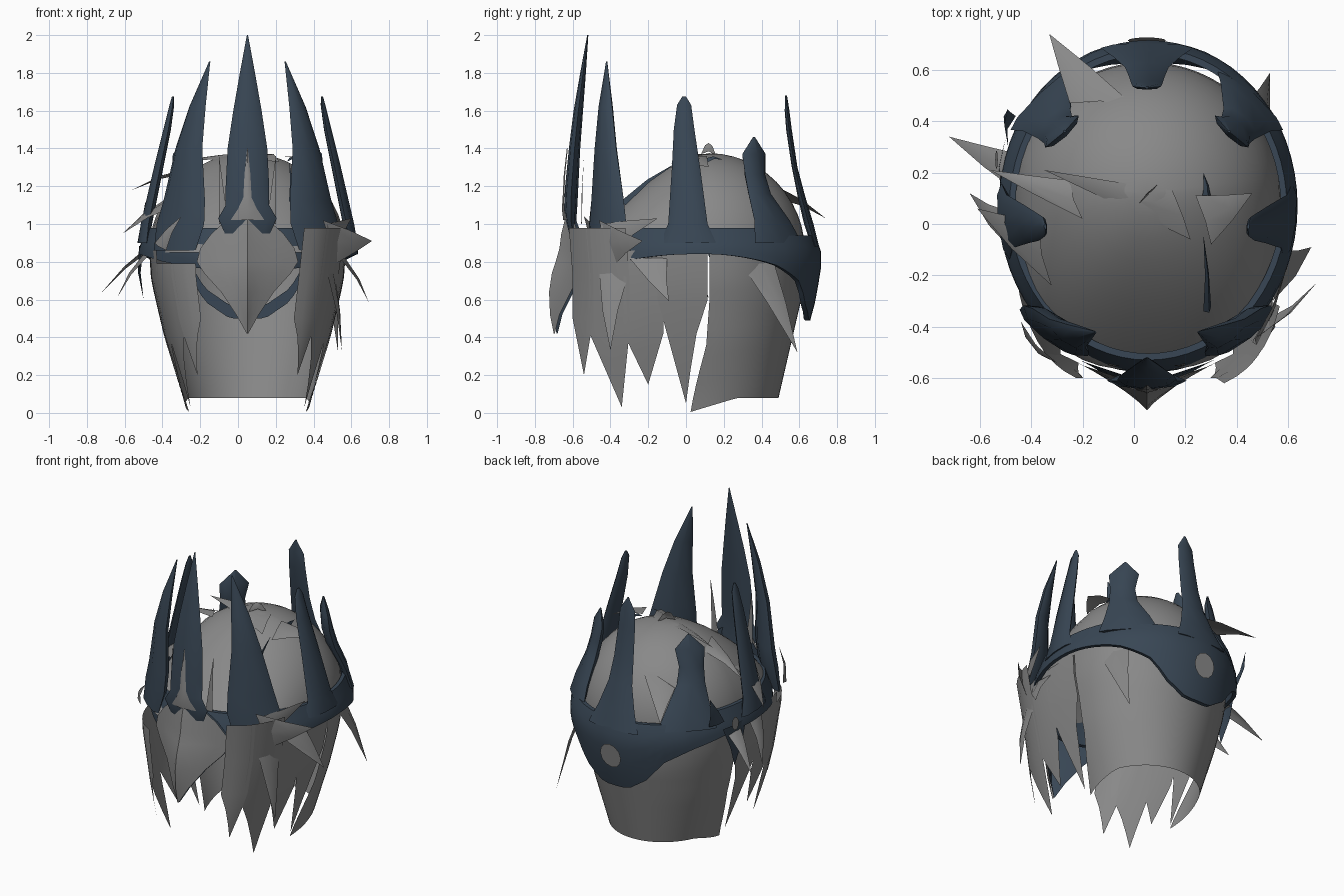
import bpy, bmesh, math
from mathutils import Vector

CX = 0.05  # symmetry plane of the head


def material(name, rgb):
    m = bpy.data.materials.new(name)
    m.diffuse_color = (*rgb, 1)
    return m


BLUE = material("dark_blue_metal", (0.04, 0.062, 0.09))
GREY = material("grey", (0.25, 0.25, 0.25))


def add(name, verts, faces, mat, angle=50):
    me = bpy.data.meshes.new(name)
    me.from_pydata([tuple(v) for v in verts], [], faces)
    bm = bmesh.new()
    bm.from_mesh(me)
    bmesh.ops.remove_doubles(bm, verts=bm.verts, dist=0.0005)
    bmesh.ops.recalc_face_normals(bm, faces=bm.faces)
    bm.to_mesh(me)
    bm.free()
    me.materials.append(mat)
    ob = bpy.data.objects.new(name, me)
    bpy.context.collection.objects.link(ob)
    bpy.ops.object.select_all(action='DESELECT')
    bpy.context.view_layer.objects.active = ob
    ob.select_set(True)
    bpy.ops.object.shade_smooth_by_angle(angle=math.radians(angle))
    return ob


def sheet(name, rows, mat, closed=False, caps=False):
    """Skin a grid of equally long rows of points."""
    n = len(rows[0])
    verts = [p for r in rows for p in r]
    faces = []
    for i in range(len(rows) - 1):
        for j in range(n if closed else n - 1):
            k = (j + 1) % n
            faces.append((i * n + j, i * n + k, (i + 1) * n + k, (i + 1) * n + j))
    if caps:
        faces += [tuple(range(n)), tuple(range(len(verts) - n, len(verts)))]
    return add(name, verts, faces, mat)


def interp(table, v):
    """Piecewise linear lookup in ascending (key, value) pairs."""
    if v <= table[0][0]:
        return table[0][1]
    for (a, p), (b, q) in zip(table, table[1:]):
        if v <= b:
            return p + (q - p) * (v - a) / (b - a)
    return table[-1][1]


# ---- hair ----
def hair_rx(z):
    return interp([(0, 0.32), (0.08, 0.34), (0.4, 0.44), (0.7, 0.51), (0.85, 0.52), (1, 0.53)], z)


def hair_back(z):
    return interp([(0, 0.35), (0.08, 0.37), (0.6, 0.49), (0.85, 0.51)], z)


def hair_side(side, y, z):
    """Point on the side of the hair at a given depth and height."""
    t = (y - 0.12) / (0.76 if y < 0.12 else hair_back(z))
    n = 3 if y < 0.12 else 2
    return Vector((CX + side * hair_rx(z) * max(0, 1 - abs(t) ** n) ** (1 / n), y, z))


rows = []
for i in range(13):  # dome, flatter towards the brow
    r = math.sin(i / 12 * math.pi / 2)
    row = []
    for j in range(48):
        a = j / 48 * math.tau
        c, s = math.cos(a), math.sin(a)
        e = 0.77 if s < 0 else 1
        ry = 0.69 if s < 0 else 0.51
        w = max(0, -s)
        h = (1 - w) * math.sqrt(max(0, 1 - r * r)) + w * (1 - r ** 1.6)
        row.append((CX + 0.52 * r * math.copysign(abs(c) ** e, c),
                    0.12 + ry * r * math.copysign(abs(s) ** e, s), 0.85 + 0.525 * h))
    rows.append(row)
sheet("hair_dome", rows, GREY, closed=True)

rows = []
for i in range(13):  # back curtain with an open front
    row = []
    for j in range(33):
        u = j / 32
        hem = 0.08 if 0.18 < u < 0.82 else 0.005 + 0.075 * min(u, 1 - u) / 0.18
        z = 0.86 + (hem - 0.86) * i / 12
        a0 = interp([(0, -0.28), (0.35, -0.03), (0.6, 0.01)], z)
        a = a0 + (math.pi - 2 * a0) * u
        row.append((CX + hair_rx(z) * math.cos(a), 0.12 + hair_back(z) * math.sin(a), z))
    rows.append(row)
sheet("hair_back", rows, GREY)

# hanging side locks: front edge, back edge, shoulder height, tip depth, tip height
LOCKS = [(-0.6, -0.49, 0.5, -0.54, 0.2), (-0.51, -0.30, 0.42, -0.34, 0.03),
         (-0.33, -0.12, 0.42, -0.2, 0.15), (-0.15, 0.115, 0.6, 0.0, 0.05)]
for side in (-1, 1):
    for k, (y0, y1, zs, yt, zt) in enumerate(LOCKS):
        top = 0.98 if side > 0 and k < 2 else (0.79 if k < 2 else 0.86)
        rows = []
        for z in (top, 0.72, zs, zs * 0.67 + zt * 0.33, zs * 0.33 + zt * 0.67, zt):
            f = max(0, min(1, (zs - z) / (zs - zt)))
            g = f ** 0.6 if k == 3 else f
            a, b = y0 + (yt - y0) * f, y1 + (yt - y1) * g
            puff = 0.02 if z > 0.9 else 0
            rows.append([hair_side(side, a + (b - a) * t / 4, z) + Vector((puff, -puff, 0))
                         for t in range(5)])
        sheet("side_lock", rows, GREY)


def tuft(a, b, tip, mat=GREY, name="hair_tuft", bulge=0.02):
    """Pointed strand with a raised crease."""
    a, b, tip = Vector(a), Vector(b), Vector(tip)
    mid = (a + b) / 2
    out = (mid - Vector((CX, 0.1, 0.8))).normalized() * bulge
    a2, b2 = a.lerp(tip, 0.5) + out * 0.8, b.lerp(tip, 0.5) + out * 0.8
    c2 = mid.lerp(tip, 0.5) + out * 1.4
    add(name, [a, mid + out, b, a2, c2, b2, tip],
        [(0, 1, 4, 3), (1, 2, 5, 4), (3, 4, 6), (4, 5, 6)], mat)


# stray tufts
for t in [((-0.42, 0.10, 0.92), (-0.44, 0.27, 0.88), (-0.72, 0.34, 0.64)),
          ((-0.46, -0.12, 0.85), (-0.46, 0.04, 0.88), (-0.64, 0.12, 0.61)),
          ((-0.2, 0.02, 1.3), (-0.25, 0.17, 1.27), (-0.56, 0.21, 1.18)),
          ((-0.32, -0.24, 1.1), (-0.37, 0.02, 1.14), (-0.61, 0.06, 0.95)),
          ((-0.25, 0.47, 1.14), (0.0, 0.46, 1.21), (-0.33, 0.74, 1.03)),
          ((0.45, -0.46, 1.02), (0.5, -0.38, 0.78), (0.71, -0.23, 0.91)),
          ((0.46, -0.46, 0.8), (0.47, -0.45, 1.0), (0.6, -0.15, 1.03)),
          ((0.54, -0.3, 0.82), (0.56, -0.1, 0.82), (0.69, -0.09, 0.59)),
          ((0.5, 0.25, 0.85), (0.42, 0.45, 0.85), (0.53, 0.59, 0.32)),
          ((0.47, -0.46, 0.75), (0.51, -0.3, 0.75), (0.55, -0.4, 0.33)),
          ((-0.38, -0.47, 0.86), (-0.44, -0.38, 0.9), (-0.3, -0.54, 1.04)),
          ((0.24, 0.11, 1.36), (0.3, -0.08, 1.32), (0.46, 0.12, 1.3)),
          ((0.22, -0.06, 1.33), (0.15, 0.13, 1.37), (-0.35, 0.21, 1.33)),
          ((0.02, 0.08, 1.37), (0.1, 0.16, 1.36), (0.05, 0.12, 1.43))]:
    tuft(*t)


# ---- crown band with deep back plate ----
def band_point(a, z, shrink=0):
    k = interp([(0.48, 0.90), (0.6, 0.95), (0.8, 1), (0.87, 0.99), (1.0, 0.91)], z) - shrink
    return (0.055 + 0.585 * k * math.cos(a), 0.07 + 0.65 * k * math.sin(a), z)


def band_bottom(a):
    s, x = math.sin(a), abs(math.cos(a)) * 0.585
    if s > 0:
        return interp([(0.1, 0.49), (0.24, 0.58), (0.31, 0.69), (0.45, 0.78), (0.58, 0.84)], x)
    return interp([(0, 0.74), (0.3, 0.77), (0.45, 0.80), (0.58, 0.84)], x)


N = 64
rows = []
for j in range(N + 1):
    a = j / N * math.tau
    lo = band_bottom(a)
    hi = 0.98 if math.sin(a) < 0.7 else 0.94
    zs = [lo + (hi - lo) * t / 5 for t in range(6)]
    rows.append([band_point(a, z) for z in zs] + [band_point(a, z, 0.04) for z in zs[::-1]])
sheet("crown_band", rows, BLUE, closed=True)

# lower rim of the back plate showing inside the hair
rows = []
for j in range(17):
    a = math.radians(60 + 60 * j / 16)
    lo = band_bottom(a) + 0.01
    rows.append([(CX + 0.55 * math.cos(a), 0.51, z) for z in (lo, lo + 0.07)])
sheet("inner_rim", rows, BLUE)


def disc(name, centre, u, v, mat):
    c, u, v = Vector(centre), Vector(u), Vector(v)
    add(name, [c + u * math.cos(k * math.tau / 12) + v * math.sin(k * math.tau / 12)
               for k in range(12)], [tuple(range(12))], mat)


disc("back_gem", (CX, 0.714, 0.71), (0.075, 0, 0), (0, 0.012, 0.08), GREY)
disc("ear_gem", (-0.535, 0.25, 0.9), (0, 0.035, 0), (0.005, 0, 0.04), GREY)
tuft((-0.51, 0.10, 0.88), (-0.50, 0.33, 0.88), (-0.5, 0.21, 0.6), BLUE, "ear_blade")
tuft((-0.49, 0.30, 0.92), (-0.46, 0.42, 0.92), (-0.49, 0.45, 1.12), BLUE, "ear_horn")


# ---- crown spikes: rows of offset, depth, height, width, thickness ----
def spike(name, side, rows):
    ref = rows[0]
    rad = Vector((side * ref[0], ref[1] - 0.07, 0)).normalized()
    tan = Vector((-rad.y, rad.x, 0))
    loops = []
    for d, y, z, w, t in rows:
        c = Vector((CX + side * d, y, z))
        loops.append([c + tan * (w / 2 * math.cos(k * math.pi / 4))
                      + rad * (t / 2 * math.sin(k * math.pi / 4)) for k in range(8)])
    sheet(name, loops, BLUE, closed=True, caps=True)


for side in (-1, 1):
    spike("front_side_spike", side, [
        (0.385, -0.42, 0.86, 0.28, 0.06), (0.355, -0.415, 1.0, 0.32, 0.09),
        (0.335, -0.415, 1.12, 0.28, 0.09), (0.31, -0.425, 1.4, 0.18, 0.07),
        (0.265, -0.425, 1.62, 0.11, 0.05), (0.2, -0.42, 1.86, 0.008, 0.006)])
    spike("side_spike", side, [
        (0.55, 0.01, 0.9, 0.30, 0.06), (0.535, 0.01, 1.0, 0.21, 0.06),
        (0.47, 0.0, 1.3, 0.15, 0.05), (0.425, -0.01, 1.5, 0.11, 0.04),
        (0.40, -0.01, 1.63, 0.075, 0.025), (0.395, -0.01, 1.675, 0.02, 0.01)])
    spike("back_side_spike", side, [
        (0.40, 0.49, 0.9, 0.36, 0.05), (0.385, 0.455, 1.02, 0.27, 0.06),
        (0.36, 0.39, 1.16, 0.17, 0.07), (0.345, 0.365, 1.26, 0.15, 0.07),
        (0.33, 0.36, 1.37, 0.18, 0.05), (0.32, 0.36, 1.46, 0.01, 0.01)])
    # thin lock rising beside the front spike
    tuft((CX + side * 0.15, -0.55, 1.0), (CX + side * 0.1, -0.55, 1.0),
         (CX + side * 0.15, -0.54, 1.36), GREY, "brow_lock", 0.005)
spike("back_spike", 1, [
    (0, 0.685, 0.88, 0.36, 0.04), (0, 0.65, 1.0, 0.26, 0.05), (0, 0.61, 1.15, 0.17, 0.04),
    (0, 0.575, 1.3, 0.14, 0.03), (0, 0.545, 1.5, 0.12, 0.03), (0, 0.535, 1.6, 0.11, 0.025),
    (0, 0.53, 1.68, 0.01, 0.01)])
spike("front_spike", 1, [
    (0, -0.60, 0.95, 0.24, 0.05), (0, -0.61, 1.03, 0.31, 0.06), (0, -0.61, 1.1, 0.23, 0.07),
    (0, -0.605, 1.2, 0.23, 0.07), (0, -0.59, 1.4, 0.21, 0.06), (0, -0.57, 1.6, 0.15, 0.05),
    (0, -0.545, 1.8, 0.08, 0.03), (0, -0.52, 2.0, 0.006, 0.006)])

# ornament stem on the front spike
sheet("front_stem", [[(CX - w, y + w * 0.15, z), (CX, y - 0.005, z), (CX + w, y + w * 0.15, z)]
                     for w, y, z in [(0.09, -0.645, 1.02), (0.05, -0.652, 1.08),
                                     (0.022, -0.648, 1.14), (0.016, -0.642, 1.26),
                                     (0.002, -0.626, 1.4)]], GREY)

# ---- beak plate with dark lining: height, half width, ridge depth, edge depth ----
BEAK = [(1.03, 0.1, -0.64, -0.60), (0.95, 0.19, -0.66, -0.57), (0.87, 0.25, -0.67, -0.55),
        (0.8, 0.268, -0.69, -0.54), (0.74, 0.23, -0.71, -0.56), (0.64, 0.14, -0.725, -0.61),
        (0.52, 0.06, -0.72, -0.67), (0.42, 0.004, -0.70, -0.695)]
for name, mat, off in (("beak_plate", GREY, 0), ("beak_lining", BLUE, 0.015)):
    rows = []
    for z, w, yr, ye in BEAK:
        rows.append([(CX + w * t, yr + (ye - yr) * abs(t) ** 0.85 + off, z)
                     for t in (-1, -0.75, -0.5, -0.2, 0, 0.2, 0.5, 0.75, 1)])
    sheet(name, rows, mat)

# thin dark slivers lying on the hair
tuft((0.27, -0.34, 1.12), (0.3, -0.32, 1.1), (0.27, -0.04, 1.33), BLUE, "hair_sliver", 0.02)
tuft((0.26, 0.08, 1.33), (0.3, 0.1, 1.32), (0.27, 0.2, 1.34), BLUE, "hair_sliver", 0.02)
